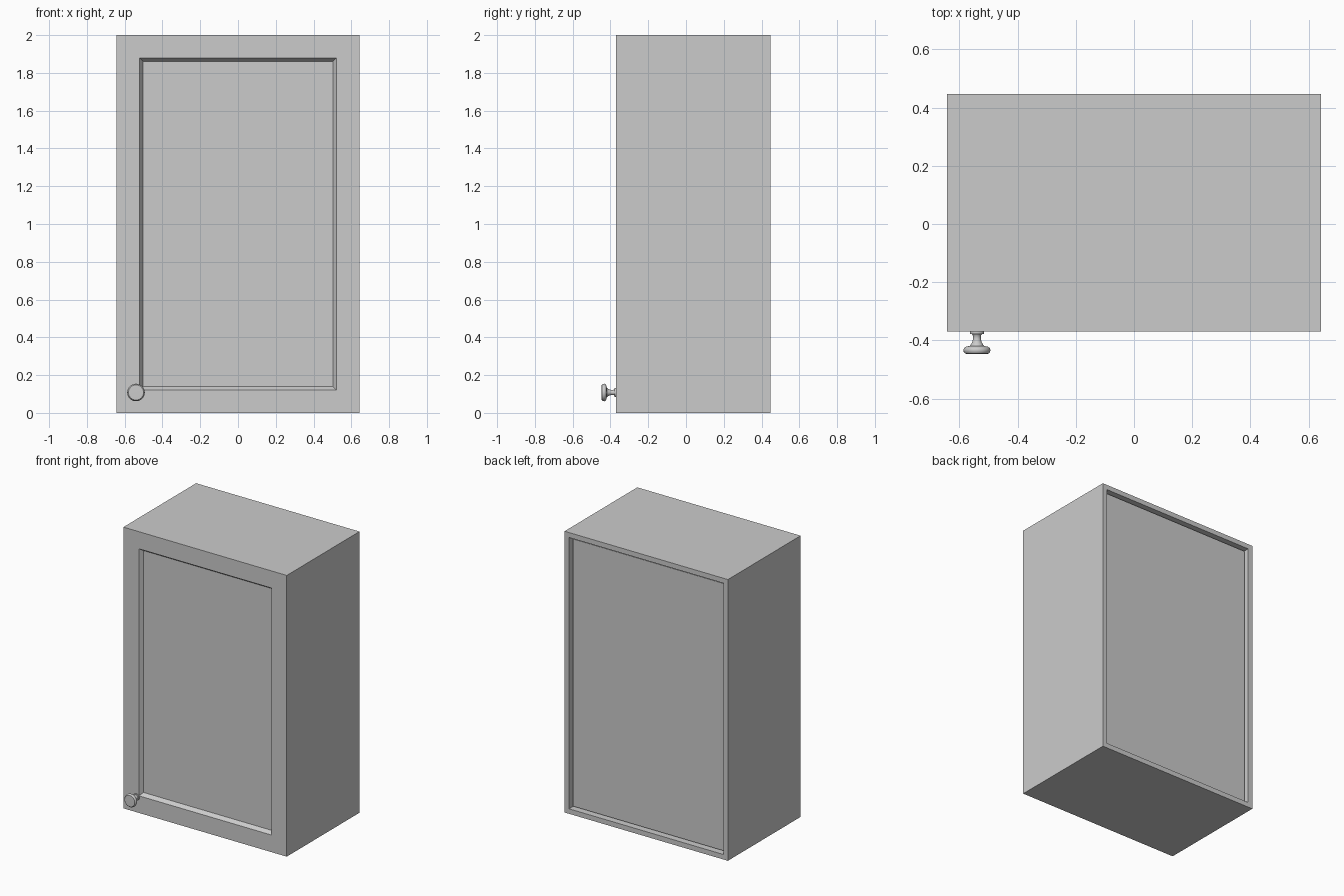
import bpy, bmesh, math
from mathutils import Matrix

if "Cube" in bpy.data.objects:
    bpy.data.objects.remove(bpy.data.objects["Cube"])

W, H = 1.285, 2.0                          # overall width and height
BACK, JOINT, FRONT = 0.447, -0.319, -0.37  # depth stations along y
WALL = 0.05                                # carcass board thickness


def box_bmesh(width, y0, y1, z0, z1):
    bm = bmesh.new()
    bmesh.ops.create_cube(bm, size=1, matrix=Matrix.Translation(
        (0, (y0 + y1) / 2, (z0 + z1) / 2)) @ Matrix.Diagonal((width, y1 - y0, z1 - z0, 1)))
    return bm


def finish(bm, name):
    bmesh.ops.recalc_face_normals(bm, faces=bm.faces[:])
    mesh = bpy.data.meshes.new(name)
    bm.to_mesh(mesh)
    bm.free()
    obj = bpy.data.objects.new(name, mesh)
    bpy.context.collection.objects.link(obj)
    return obj


# Carcass: four boards forming a hollow frame, open at front and back
bm = box_bmesh(W, JOINT, BACK, 0, H)
bm.normal_update()
ends = [f for f in bm.faces if abs(f.normal.y) > 0.9]
bmesh.ops.inset_individual(bm, faces=ends, thickness=WALL)
rims = [e for f in ends for e in f.edges]
bmesh.ops.delete(bm, geom=ends, context='FACES_ONLY')
bmesh.ops.bridge_loops(bm, edges=rims)
finish(bm, "cabinet_carcass")

# Back panel, set slightly inside the carcass
finish(box_bmesh(W - 2 * WALL, BACK - 0.044, BACK - 0.022, WALL, H - WALL), "back_panel")

# Door with a bevelled, recessed centre panel
bm = box_bmesh(W, FRONT, JOINT, 0, H)
bm.normal_update()
face = [f for f in bm.faces if f.normal.y < -0.9]
bmesh.ops.inset_individual(bm, faces=face, thickness=0.172)
bmesh.ops.inset_individual(bm, faces=face, thickness=0.026, depth=-0.027)
finish(bm, "door")

# Knob: profile (radius, distance from door) turned around the y axis
profile = [(0, 0), (0.024, 0), (0.024, 0.008), (0.017, 0.009), (0.0135, 0.014),
           (0.0135, 0.024), (0.016, 0.036), (0.024, 0.049), (0.038, 0.052),
           (0.044, 0.056), (0.0465, 0.063), (0.045, 0.071), (0.040, 0.076), (0, 0.077)]
bm = bmesh.new()
verts = [bm.verts.new((r, -d, 0)) for r, d in profile]
edges = [bm.edges.new(pair) for pair in zip(verts, verts[1:])]
bmesh.ops.spin(bm, geom=verts + edges, cent=(0, 0, 0), axis=(0, 1, 0),
               angle=math.tau, steps=32)
bmesh.ops.remove_doubles(bm, verts=bm.verts[:], dist=1e-5)
knob = finish(bm, "door_knob")
knob.location = (-0.54, FRONT, 0.108)
bpy.context.view_layer.objects.active = knob
knob.select_set(True)
bpy.ops.object.shade_smooth_by_angle(angle=math.radians(40))
